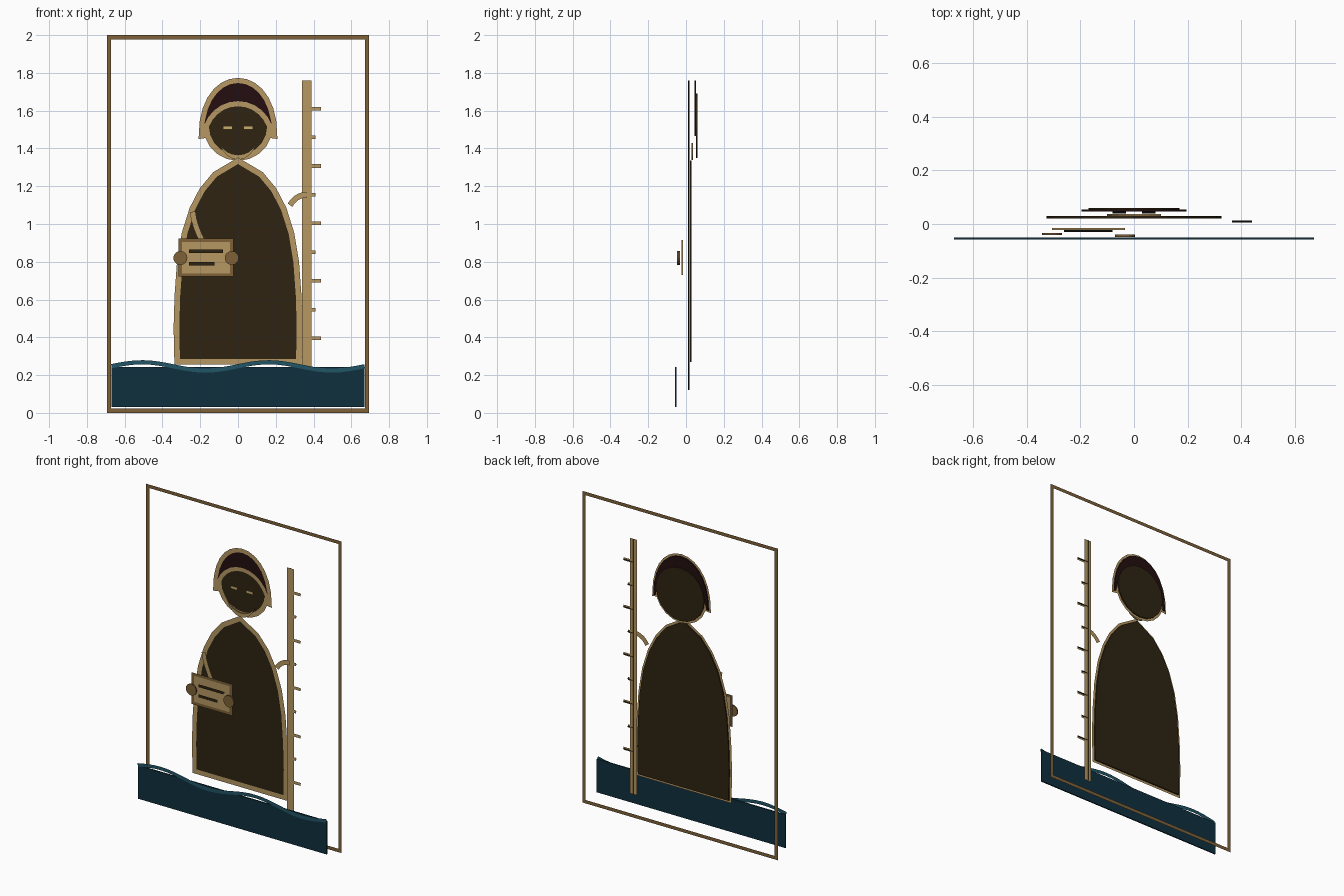
import bpy
import bmesh
import math
from mathutils import Vector
from mathutils.geometry import interpolate_bezier

cube = bpy.data.objects.get("Cube")
if cube:
    bpy.data.objects.remove(cube, do_unlink=True)

THICK = 0.008


def material(name, hex_code):
    srgb = [int(hex_code[i:i + 2], 16) / 255 for i in (0, 2, 4)]
    lin = [c / 12.92 if c <= 0.04045 else ((c + 0.055) / 1.055) ** 2.4 for c in srgb]
    m = bpy.data.materials.new(name)
    m.use_nodes = True
    m.diffuse_color = (*lin, 1)
    m.node_tree.nodes["Principled BSDF"].inputs["Base Color"].default_value = (*lin, 1)
    return m


TAN = material("tan gold", "b69762")
BROWN = material("bronze brown", "7e6138")
DARK = material("dark umber", "2e2311")
MAROON = material("dark maroon", "230d10")
WATER = material("deep teal", "0e2f3d")
WAVE = material("light teal", "215566")
EYE = material("pale gold", "c9ae6c")
BLACK = material("black", "080706")


def finish(name, bm, mat):
    mesh = bpy.data.meshes.new(name)
    bm.to_mesh(mesh)
    bm.free()
    mesh.materials.append(mat)
    ob = bpy.data.objects.new(name, mesh)
    bpy.context.collection.objects.link(ob)
    return ob


def plate(name, pts, y, mat):
    """Filled outline with a little depth, centred on y."""
    bm = bmesh.new()
    face = bm.faces.new([bm.verts.new((x, y - THICK / 2, z)) for x, z in pts])
    res = bmesh.ops.extrude_face_region(bm, geom=[face], use_keep_orig=True)
    moved = [v for v in res["geom"] if isinstance(v, bmesh.types.BMVert)]
    bmesh.ops.translate(bm, verts=moved, vec=(0, THICK, 0))
    bmesh.ops.recalc_face_normals(bm, faces=bm.faces)
    return finish(name, bm, mat)


def ribbon(name, pts, width, y, mat, closed=False):
    """Flat mitred band following a path."""
    p = [Vector(q) for q in pts]
    n = len(p)
    bm = bmesh.new()
    rows = []
    for i in range(n):
        prev = p[i - 1] if closed or i > 0 else None
        nxt = p[(i + 1) % n] if closed or i < n - 1 else None
        d1 = (p[i] - prev).normalized() if prev else None
        d2 = (nxt - p[i]).normalized() if nxt else d1
        d1 = d1 or d2
        n1, n2 = Vector((-d1.y, d1.x)), Vector((-d2.y, d2.x))
        m = (n1 + n2).normalized()
        off = m * (width / 2 * min(1.5, 1 / max(m.dot(n1), 0.1)))
        rows.append([bm.verts.new((q.x, y, q.y)) for q in (p[i] - off, p[i] + off)])
    for i in range(n if closed else n - 1):
        a, b = rows[i], rows[(i + 1) % n]
        bm.faces.new((a[0], b[0], b[1], a[1]))
    return finish(name, bm, mat)


def bar(name, a, b, width, y, mat):
    """Straight band with a thin dark fin along its middle."""
    ribbon(name, [a, b], width, y - THICK / 2 - 0.001, mat)
    bm = bmesh.new()
    bm.faces.new([bm.verts.new((x, y + s * THICK / 2, z))
                  for (x, z), s in ((a, -1), (b, -1), (b, 1), (a, 1))])
    finish(name + "_fin", bm, BLACK)


def outlined(name, pts, y, fill, width, edge):
    plate(name, pts, y, fill)
    ribbon(name + "_outline", pts, width, y - THICK / 2 - 0.001, edge, closed=True)


def bez(a, b, c, d, n):
    return [tuple(v) for v in interpolate_bezier(*(Vector(q) for q in (a, b, c, d)), n)]


def rect(x0, x1, z0, z1):
    return [(x0, z0), (x1, z0), (x1, z1), (x0, z1)]


def disc(x, z, r, n):
    return [(x + r * math.cos(math.tau * i / n), z + r * math.sin(math.tau * i / n))
            for i in range(n)]


def mirrored(half):
    """Outline from its right half, listed from bottom to the centre line."""
    return half + [(-x, z) for x, z in reversed(half[:-1])]


# Border
ribbon("border_frame", rect(-0.683, 0.683, 0.011, 1.989), 0.022, 0.06, BROWN, closed=True)

# Robed body
body = [(0.322, 0.27), (0.326, 0.45), (0.321, 0.62), (0.308, 0.8), (0.283, 0.95),
        (0.242, 1.08), (0.19, 1.18), (0.122, 1.262), (0, 1.335)]
outlined("robe", mirrored(body), 0.025, DARK, 0.03, TAN)

# Head, hair, eyes and collar
outlined("face", disc(0, 1.52, 0.17, 20), 0.056, DARK, 0.03, TAN)
outer = bez((0.195, 1.465), (0.195, 1.66), (0.1, 1.76), (0, 1.76), 8)
inner = bez((0, 1.637), (0.09, 1.637), (0.165, 1.57), (0.182, 1.467), 7)
right = inner[1:] + outer
hair = right + [(-x, z) for x, z in reversed(right[:-1])] + [inner[0]]
outlined("hair", hair, 0.05, MAROON, 0.027, TAN)
for side, label in ((1, "left"), (-1, "right")):
    bar(label + "_eye", (side * 0.03, 1.51), (side * 0.08, 1.51), 0.018, 0.043, EYE)
low = bez((-0.1, 1.43), (-0.06, 1.31), (0.06, 1.31), (0.1, 1.43), 9)
high = bez((0.1, 1.43), (0.06, 1.345), (-0.06, 1.345), (-0.1, 1.43), 9)
plate("collar", low + high[1:-1], 0.033, TAN)

# Measuring staff with alternating long and short ticks
bar("staff", (0.365, 0.12), (0.365, 1.76), 0.05, 0.014, TAN)
for i in range(9):
    z = 0.395 + i * 0.152
    bar(f"staff_tick_{i + 1}", (0.365, z), (0.41 if i % 2 else 0.44, z), 0.019, 0.009, TAN)

# Arms
ribbon("left_arm", bez((0.275, 1.1), (0.3, 1.14), (0.33, 1.155), (0.365, 1.155), 6),
       0.03, 0.0, TAN)
ribbon("right_arm", bez((-0.24, 1.065), (-0.235, 1.0), (-0.2, 0.93), (-0.17, 0.87), 6),
       0.03, -0.005, TAN)

# Scroll with written lines and end knobs
outlined("scroll", rect(-0.305, -0.033, 0.73, 0.915), -0.019, TAN, 0.018, BROWN)
for i, (end, z) in enumerate(((-0.08, 0.855), (-0.125, 0.79))):
    bar(f"scroll_line_{i + 1}", (-0.26, z), (end, z), 0.018, -0.026, DARK)
plate("right_scroll_knob", disc(-0.305, 0.82, 0.037, 16), -0.037, BROWN)
plate("left_scroll_knob", disc(-0.033, 0.82, 0.037, 16), -0.044, BROWN)

# Water and the wave line along its top
plate("water", rect(-0.67, 0.67, 0.03, 0.243), -0.054, WATER)
crest = [(-0.67 + 1.34 * i / 32, 0.246 + 0.022 * math.sin(2 * math.tau * i / 32 + 0.05))
         for i in range(33)]
ribbon("wave_line", crest, 0.022, -0.06, WAVE)
